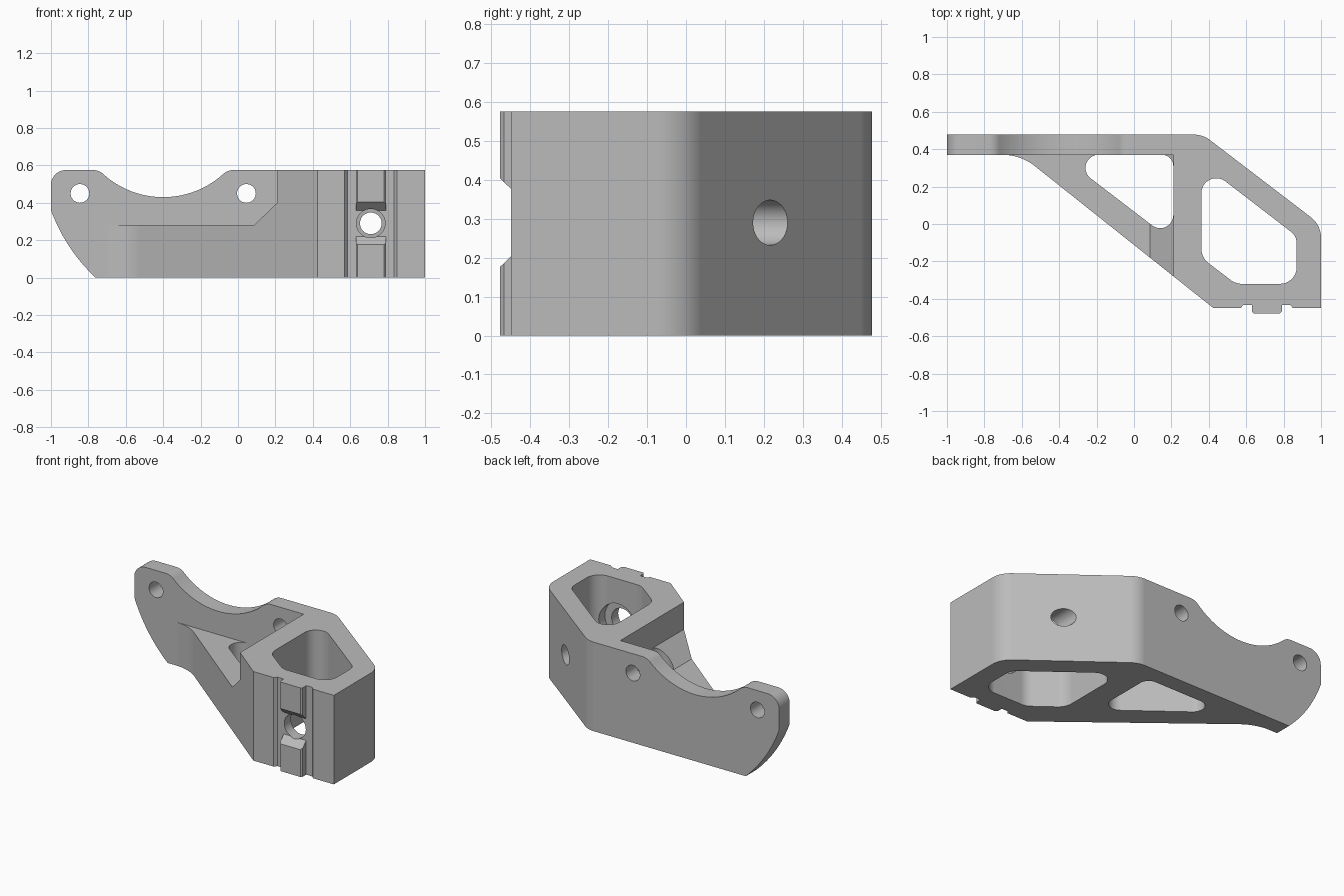
import bpy, bmesh, math
from mathutils import Vector, Matrix

if "Cube" in bpy.data.objects:
    bpy.data.objects.remove(bpy.data.objects["Cube"])

HEIGHT = 0.575

grey = bpy.data.materials.new("light grey")
grey.use_nodes = True
color = (0.5, 0.5, 0.5, 1)
grey.diffuse_color = color
grey.node_tree.nodes["Principled BSDF"].inputs["Base Color"].default_value = color


def rounded(corners, steps=10):
    """Corners are (u, v) or (u, v, radius); returns the filleted outline."""
    out = []
    for i, c in enumerate(corners):
        p = Vector(c[:2])
        if len(c) < 3:
            out.append(p)
            continue
        a = (Vector(corners[i - 1][:2]) - p).normalized()
        b = (Vector(corners[(i + 1) % len(corners)][:2]) - p).normalized()
        half = a.angle(b) / 2
        center = p + (a + b).normalized() * c[2] / math.sin(half)
        start = p + a * c[2] / math.tan(half) - center
        turn = start.angle_signed(p + b * c[2] / math.tan(half) - center)
        for k in range(steps + 1):
            out.append(center + Matrix.Rotation(-turn * k / steps, 2) @ start)
    return out


def arc(cu, cv, r, a0, a1, steps=10):
    angles = [math.radians(a0 + (a1 - a0) * k / steps) for k in range(steps + 1)]
    return [Vector((cu + r * math.cos(a), cv + r * math.sin(a))) for a in angles]


def prism(name, outline, axis, lo, hi):
    """Extrude an outline along an axis; the outline uses the other two in order."""
    def place(p, w):
        co = list(p)
        co.insert("xyz".index(axis), w)
        return co
    bm = bmesh.new()
    face = bm.faces.new([bm.verts.new(place(p, lo)) for p in outline])
    new = bmesh.ops.extrude_face_region(bm, geom=[face])["geom"]
    move = Vector(place((0, 0), hi - lo))
    bmesh.ops.translate(bm, vec=move, verts=[v for v in new if isinstance(v, bmesh.types.BMVert)])
    bmesh.ops.recalc_face_normals(bm, faces=bm.faces)
    mesh = bpy.data.meshes.new(name)
    bm.to_mesh(mesh)
    bm.free()
    mesh.materials.append(grey)
    ob = bpy.data.objects.new(name, mesh)
    bpy.context.collection.objects.link(ob)
    return ob


def combine(target, tool, operation="DIFFERENCE"):
    mod = target.modifiers.new("cut", "BOOLEAN")
    mod.operation, mod.solver, mod.object = operation, "EXACT", tool
    bpy.context.view_layer.objects.active = target
    bpy.ops.object.modifier_apply(modifier=mod.name)
    bpy.data.objects.remove(tool)


# Plan outline with the grooved rail on the front
bracket = prism("bracket_body", rounded([
    (-1.2, 0.478), (0.368, 0.478, 0.14), (1, -0.005, 0.14), (1, -0.45),
    (0.85, -0.45), (0.835, -0.432), (0.79, -0.432), (0.79, -0.468), (0.78, -0.478),
    (0.64, -0.478), (0.63, -0.468), (0.63, -0.432), (0.585, -0.432), (0.57, -0.45),
    (0.425, -0.45), (-0.606, 0.37, 0.28), (-1.2, 0.37)]), "z", -0.1, 0.7)

# Front silhouette: curved lower end, rounded ear and saddle-shaped scoop
p0, p1, p2 = Vector((-1, 0.36)), Vector((-0.923, 0.152)), Vector((-0.762, 0))
tail = [p0 * (1 - t) ** 2 + p1 * 2 * t * (1 - t) + p2 * t * t
        for t in [k / 12 for k in range(13)]]
silhouette = (
    tail + [Vector((1.2, 0)), Vector((1.2, HEIGHT))]
    + arc(-0.025, HEIGHT - 0.08, 0.08, 90, 132.2, 8)
    + arc(-0.4, 0.908, 0.478, -47.8, -132.2, 28)
    + arc(-0.775, HEIGHT - 0.08, 0.08, 47.8, 90, 8)
    + arc(-0.92, HEIGHT - 0.08, 0.08, 90, 180))
combine(bracket, prism("silhouette", silhouette, "y", -1, 1), "INTERSECT")

# Lowered web in front of the plate, ending in a chamfer
step = [(-1.2, 0.28), (0.085, 0.28), (0.21, 0.4), (0.21, 0.8), (-1.2, 0.8)]
combine(bracket, prism("step_cut", step, "y", -1, 0.37))

# Two weight-saving pockets
pockets = {
    "main_pocket": [(0.36, 0.327, 0.08), (0.87, -0.065, 0.08), (0.87, -0.32, 0.09),
                    (0.544, -0.32, 0.1), (0.36, -0.18, 0.1)],
    "web_pocket": [(-0.396, 0.37, 0.07), (0.21, 0.37, 0.06), (0.21, -0.094, 0.07)],
}
for name, corners in pockets.items():
    combine(bracket, prism(name, rounded(corners), "z", -0.3, 0.9))

# Gap with sloped ends in the front rail
gap = [(-0.432, 0.22), (-0.432, 0.36), (-0.5, 0.425), (-0.5, 0.155)]
combine(bracket, prism("rail_gap", gap, "x", 0.6, 0.82))

# Plate holes, rail hole, its inner counterbore, and the rear access hole
for x, z, r, lo, hi in [(-0.845, 0.45, 0.05, 0.2, 0.7), (0.045, 0.45, 0.05, 0.2, 0.7),
                        (0.71, 0.29, 0.077, -0.7, -0.2), (0.71, 0.29, 0.125, -0.365, -0.2),
                        (0.71, 0.29, 0.058, -0.1, 0.7)]:
    combine(bracket, prism("hole", arc(x, z, r, 0, 350, 35), "y", lo, hi))

# Smooth fillets, crisp edges
bpy.ops.object.select_all(action="DESELECT")
bracket.select_set(True)
bpy.context.view_layer.objects.active = bracket
bpy.ops.object.shade_smooth_by_angle(angle=math.radians(25))
weighted = bracket.modifiers.new("flat faces", "WEIGHTED_NORMAL")
weighted.keep_sharp = True
